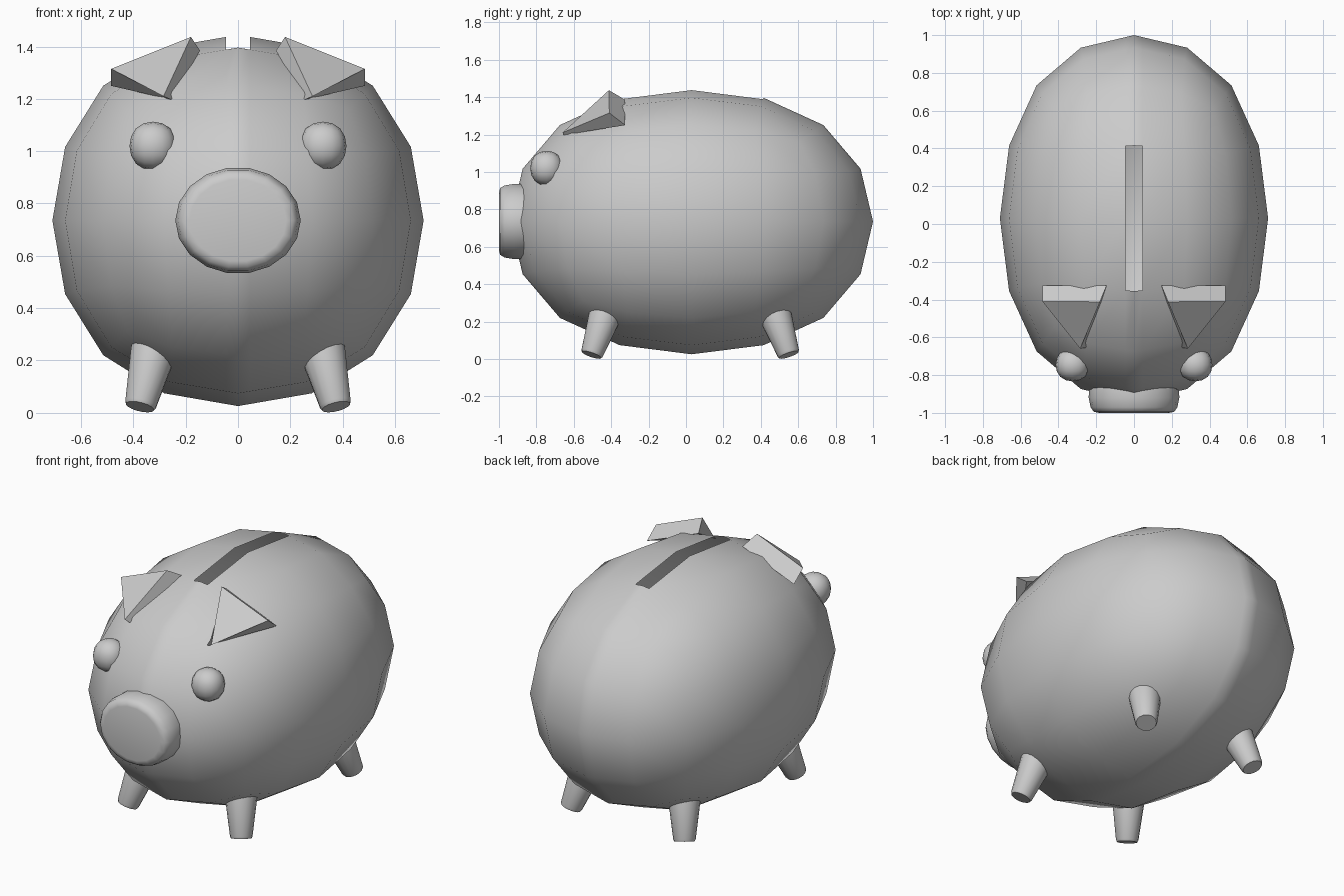
import bpy, bmesh, math
from mathutils import Matrix, Vector

if "Cube" in bpy.data.objects:
    bpy.data.objects.remove(bpy.data.objects["Cube"])


def add_object(name, bm, smooth=None):
    bmesh.ops.recalc_face_normals(bm, faces=bm.faces)
    me = bpy.data.meshes.new(name)
    bm.to_mesh(me)
    bm.free()
    ob = bpy.data.objects.new(name, me)
    bpy.context.collection.objects.link(ob)
    bpy.ops.object.select_all(action='DESELECT')
    ob.select_set(True)
    bpy.context.view_layer.objects.active = ob
    if smooth:
        bpy.ops.object.shade_smooth_by_angle(angle=math.radians(smooth))
    return ob


def lathe(name, rings, seg, matrix, smooth=50):
    """Rings of (radius, distance along local z), capped at both ends."""
    bm = bmesh.new()
    loops = [[bm.verts.new((r * math.cos(2 * math.pi * i / seg),
                            r * math.sin(2 * math.pi * i / seg), d))
              for i in range(seg)] for r, d in rings]
    for a, b in zip(loops, loops[1:]):
        for i in range(seg):
            j = (i + 1) % seg
            bm.faces.new((a[i], a[j], b[j], b[i]))
    bm.faces.new(loops[0])
    bm.faces.new(loops[-1])
    bm.transform(matrix)
    return add_object(name, bm, smooth)


def round_cube(name, centre, radii, levels=2):
    """Cube smoothed into a ball; 0.8395 is how far its face centres shrink."""
    bm = bmesh.new()
    bmesh.ops.create_cube(bm, size=2 / 0.8395)
    bm.transform(Matrix.Translation(centre) @ Matrix.Diagonal((*radii, 1)))
    ob = add_object(name, bm)
    ob.modifiers.new("Subdivision", 'SUBSURF').levels = levels
    bpy.ops.object.modifier_apply(modifier="Subdivision")
    bpy.ops.object.shade_smooth_by_angle(angle=math.radians(60))
    return ob


# Hollow body with an open coin slot on top
body = round_cube("body", (0, 0.03, 0.735), (0.71, 0.97, 0.71))
bm = bmesh.new()
bm.from_mesh(body.data)
for x in (-0.045, 0.045):
    bmesh.ops.bisect_plane(bm, geom=bm.verts[:] + bm.edges[:] + bm.faces[:],
                           plane_co=(x, 0, 0), plane_no=(1, 0, 0))
slot = []
for f in bm.faces:
    c = f.calc_center_median()
    if abs(c.x) < 0.045 and c.z > 1.2 and abs(c.y - 0.03) < 0.39:
        slot.append(f)
bmesh.ops.delete(bm, geom=slot, context='FACES')
bm.to_mesh(body.data)
bm.free()

# Snout: oval disc with a rounded front rim
snout_place = (Matrix.Translation((0, -1, 0.735)) @ Matrix.Diagonal((1, 1, 0.85, 1))
               @ Matrix.Rotation(math.radians(-90), 4, 'X'))
lathe("snout", [(0.185, 0), (0.213, 0.006), (0.23, 0.03), (0.24, 0.08), (0.238, 0.13),
                (0.225, 0.2)], 18, snout_place, 60)

for s, side in ((-1, "left"), (1, "right")):
    # Eyes
    round_cube(side + "_eye", (s * 0.325, -0.745, 1.02), (0.09, 0.088, 0.093))

    # Ears: wedge with a peak, an outer corner and a forward tip
    bm = bmesh.new()
    front = [(0.18, -0.412, 1.437), (0.485, -0.41, 1.315), (0.285, -0.66, 1.21)]
    back = [(0.145, -0.325, 1.385), (0.485, -0.325, 1.25), (0.255, -0.655, 1.197)]
    f = [bm.verts.new((s * x, y, z)) for x, y, z in front]
    b = [bm.verts.new((s * x, y, z)) for x, y, z in back]
    bm.faces.new(f)
    bm.faces.new(b)
    for i in range(3):
        j = (i + 1) % 3
        bm.faces.new((f[i], f[j], b[j], b[i]))
    add_object(side + "_ear", bm)

    # Legs: splayed tapered pegs
    for end, y, lean in (("front", -0.505, 0.34), ("back", 0.55, -0.34)):
        axis = Vector((-s * 0.24, lean, 1))
        place = (Matrix.Translation((s * 0.375, y, 0.022))
                 @ axis.to_track_quat('Z', 'Y').to_matrix().to_4x4())
        lathe(end + "_" + side + "_leg",
              [(0.055, 0), (0.061, 0.012), (0.087, 0.22), (0.09, 0.28)], 16, place)
